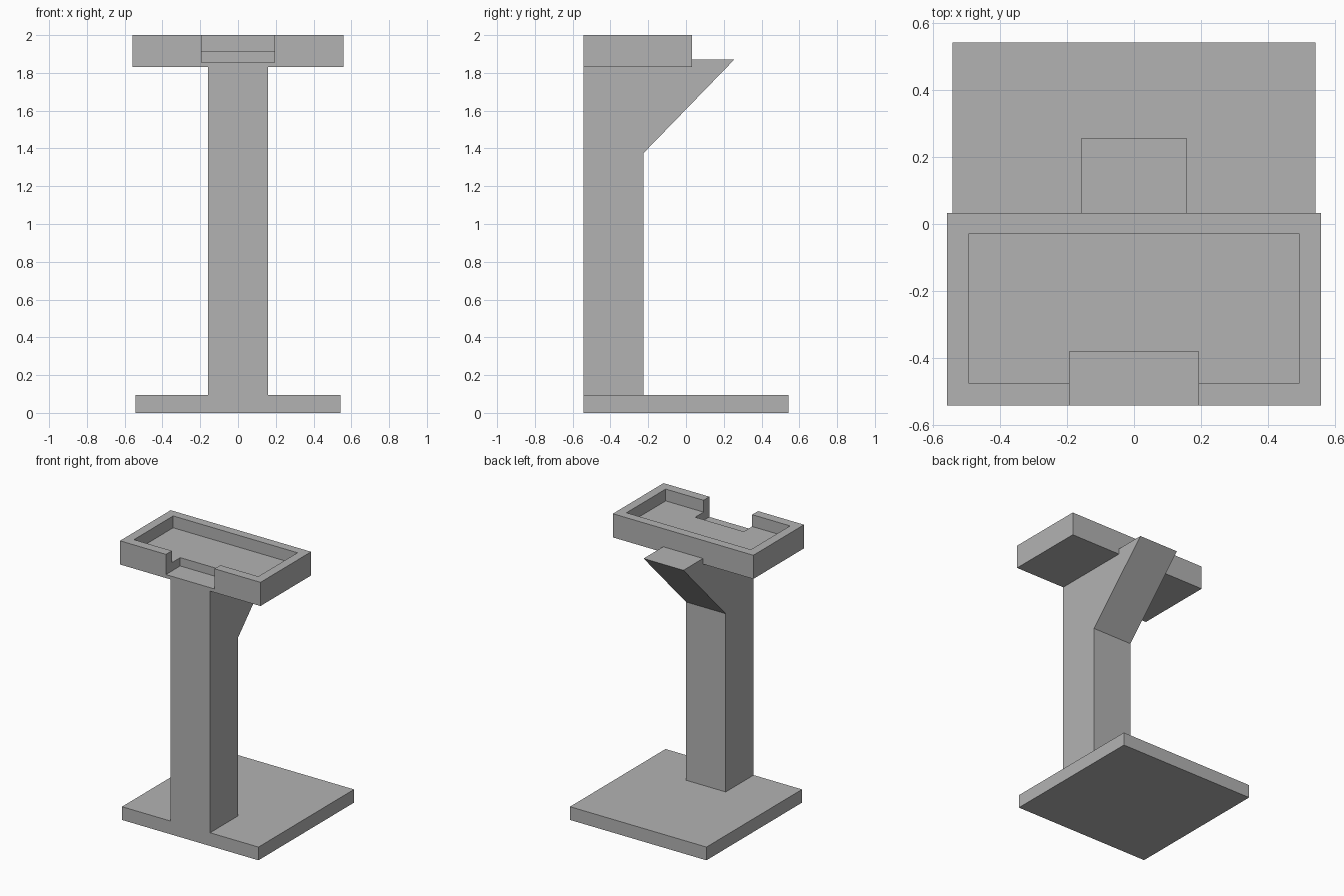
import bpy
import bmesh
from mathutils import Vector

default = bpy.data.objects.get("Cube")
if default:
    bpy.data.objects.remove(default, do_unlink=True)

GREY = (0.45, 0.45, 0.45, 1.0)
grey = bpy.data.materials.new("plain grey")
grey.use_nodes = True
grey.diffuse_color = GREY
grey.node_tree.nodes["Principled BSDF"].inputs["Base Color"].default_value = GREY

# Shared dimensions
HALF = 0.542
BASE_TOP = 0.095
TRAY_BOTTOM, TRAY_TOP = 1.83, 2.0
TRAY_BACK = 0.033


def extrude(name, outline, offset):
    """Solid made by sweeping a flat outline along an offset."""
    bm = bmesh.new()
    face = bm.faces.new([bm.verts.new(p) for p in outline])
    swept = bmesh.ops.extrude_face_region(bm, geom=[face])["geom"]
    verts = [v for v in swept if isinstance(v, bmesh.types.BMVert)]
    bmesh.ops.translate(bm, verts=verts, vec=Vector(offset))
    bmesh.ops.recalc_face_normals(bm, faces=bm.faces)
    mesh = bpy.data.meshes.new(name)
    bm.to_mesh(mesh)
    bm.free()
    mesh.materials.append(grey)
    obj = bpy.data.objects.new(name, mesh)
    bpy.context.scene.collection.objects.link(obj)
    return obj


def box(name, half_x, y0, y1, z0, z1):
    outline = [(-half_x, y0, z0), (half_x, y0, z0), (half_x, y1, z0), (-half_x, y1, z0)]
    return extrude(name, outline, (0, 0, z1 - z0))


def cut(target, cutter):
    """Subtract the cutter for good, then discard it."""
    mod = target.modifiers.new("cut", "BOOLEAN")
    mod.operation = "DIFFERENCE"
    mod.solver = "EXACT"
    mod.object = cutter
    graph = bpy.context.evaluated_depsgraph_get()
    mesh = bpy.data.meshes.new_from_object(target.evaluated_get(graph))
    target.modifiers.clear()
    target.data = mesh
    bpy.data.objects.remove(cutter, do_unlink=True)


# Square foot plate
box("base_plate", HALF, -HALF, HALF, 0, BASE_TOP)

# Column with a sloping bracket behind, drawn as a side profile
profile = [(-HALF, BASE_TOP), (-0.225, BASE_TOP), (-0.225, 1.375), (0.255, 1.87),
           (TRAY_BACK, 1.87), (TRAY_BACK, TRAY_BOTTOM), (-HALF, TRAY_BOTTOM)]
column_half = 0.158
extrude("column", [(-column_half, y, z) for y, z in profile], (2 * column_half, 0, 0))

# Tray with a shallow recess and a deeper front notch
tray = box("tray", 0.558, -HALF, TRAY_BACK, TRAY_BOTTOM, TRAY_TOP)
cut(tray, box("recess_cutter", 0.494, -0.475, -0.03, 1.915, 2.1))
cut(tray, box("notch_cutter", 0.193, -0.7, -0.38, 1.855, 2.1))
